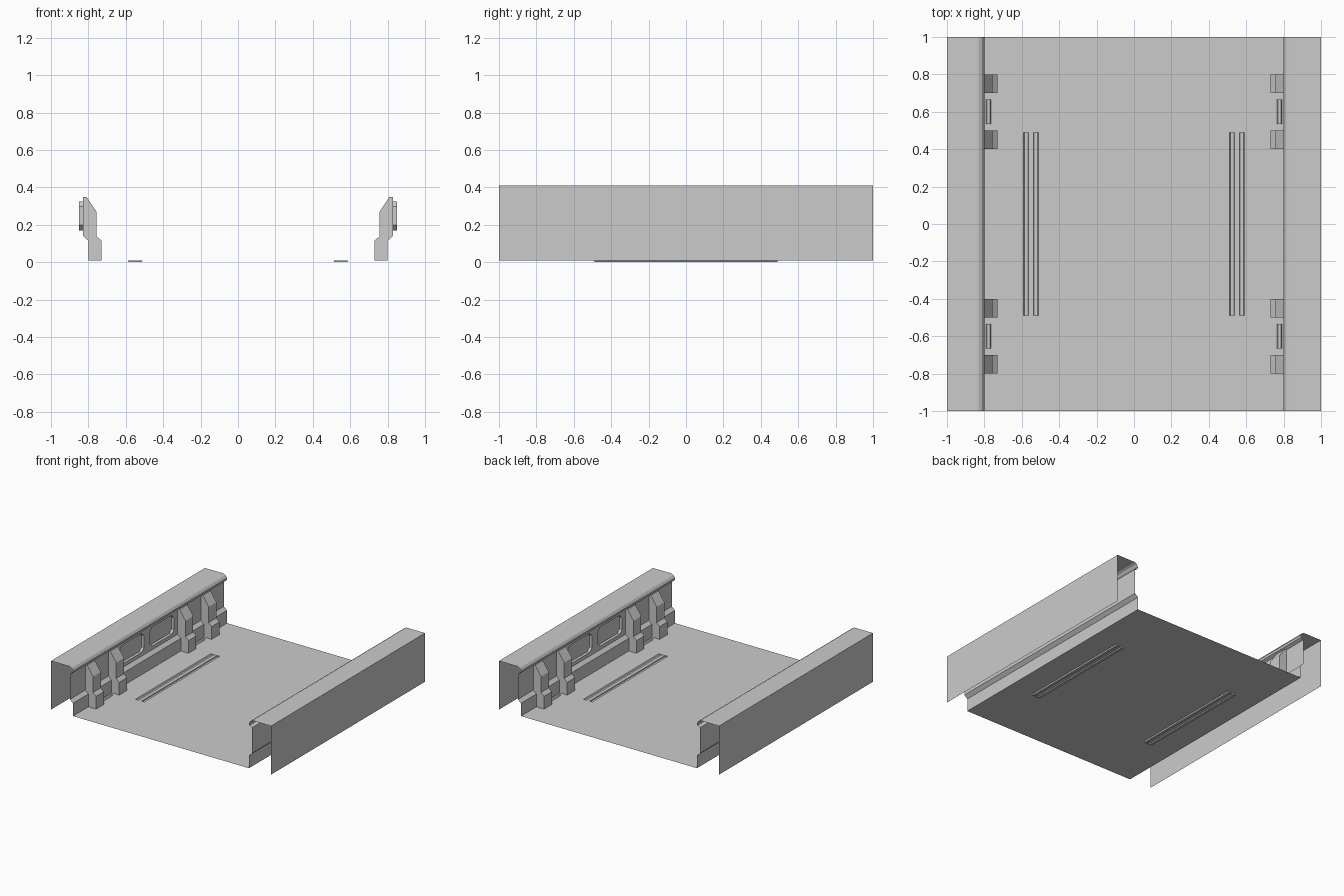
import bpy, bmesh
from mathutils import Vector

if "Cube" in bpy.data.objects:
    bpy.data.objects.remove(bpy.data.objects["Cube"])

FLOOR, TOP = 0.01, 0.41


def make(name, bm, mirror=True):
    """Turn a bmesh into an object, mirrored over x when asked."""
    bmesh.ops.remove_doubles(bm, verts=bm.verts, dist=1e-5)
    me = bpy.data.meshes.new(name)
    bm.to_mesh(me)
    bm.free()
    ob = bpy.data.objects.new(name, me)
    bpy.context.collection.objects.link(ob)
    if mirror:
        m = ob.modifiers.new("mirror", 'MIRROR')
        m.use_axis[0] = True
        m.use_mirror_merge = False
    return ob


def sheet(bm, profile, y0, y1):
    """Open strip of faces along y from an (x, z) profile."""
    rows = [[bm.verts.new((x, y, z)) for x, z in profile] for y in (y0, y1)]
    for i in range(len(profile) - 1):
        bm.faces.new((rows[0][i], rows[0][i + 1], rows[1][i + 1], rows[1][i]))


def prism(bm, profile, y0, y1):
    """Closed solid along y from an (x, z) profile."""
    f = bm.faces.new([bm.verts.new((x, y0, z)) for x, z in profile])
    ext = bmesh.ops.extrude_face_region(bm, geom=[f], use_keep_orig=True)
    for v in ext["geom"]:
        if isinstance(v, bmesh.types.BMVert):
            v.co.y = y1
    bmesh.ops.recalc_face_normals(bm, faces=bm.faces)


def loop(bm, pts):
    vs = [bm.verts.new(p) for p in pts]
    return vs, [bm.edges.new((vs[i], vs[(i + 1) % len(vs)])) for i in range(len(vs))]


def quad(bm, x0, x1, y0, y1, z):
    bm.faces.new([bm.verts.new(p) for p in
                  ((x0, y0, z), (x1, y0, z), (x1, y1, z), (x0, y1, z))])


# Floor with two long openings for the grooves
bm = bmesh.new()
xs, ys = [-0.8, -0.59, -0.51, 0.51, 0.59, 0.8], [-1, -0.49, 0.49, 1]
for i in range(5):
    for j in range(3):
        if not (i in (1, 3) and j == 1):
            quad(bm, xs[i], xs[i + 1], ys[j], ys[j + 1], FLOOR)
make("floor", bm, False)

# Sunken floor grooves with a centre rib
bm = bmesh.new()
sheet(bm, [(0.51, FLOOR), (0.515, 0), (0.534, 0), (0.536, 0.008), (0.564, 0.008),
           (0.566, 0), (0.585, 0), (0.59, FLOOR)], -0.49, 0.49)
for y in (-0.49, 0.49):
    bm.faces.new([bm.verts.new(p) for p in
                  ((0.51, y, FLOOR), (0.515, y, 0), (0.585, y, 0), (0.59, y, FLOOR))])
make("floor_groove", bm)

# Stepped lower wall
bm = bmesh.new()
sheet(bm, [(0.80, FLOOR), (0.80, 0.115), (0.828, 0.14)], -1, 1)
make("lower_wall", bm)

# Upper wall with two chamfered recessed panels
bm = bmesh.new()
WX, BX, C = 0.828, 0.85, 0.028
_, edges = loop(bm, [(WX, -1, 0.14), (WX, 1, 0.14), (WX, 1, 0.35), (WX, -1, 0.35)])
z0, z1 = 0.17, 0.325
rings = []
for y0, y1 in ((-0.35, -0.04), (0.04, 0.35)):
    octagon = [(y0 + C, z0), (y1 - C, z0), (y1, z0 + C), (y1, z1 - C),
               (y1 - C, z1), (y0 + C, z1), (y0, z1 - C), (y0, z0 + C)]
    vs, es = loop(bm, [(WX, y, z) for y, z in octagon])
    edges += es
    rings.append(vs)
bmesh.ops.triangle_fill(bm, edges=edges, use_dissolve=False,
                        use_beauty=True, normal=Vector((-1, 0, 0)))
for vs in rings:
    back = [bm.verts.new((BX, v.co.y, v.co.z)) for v in vs]
    for i in range(8):
        k = (i + 1) % 8
        bm.faces.new((vs[i], vs[k], back[k], back[i]))
    bm.faces.new(back)
make("upper_wall", bm)

# Rounded lip, flat top and outer side
bm = bmesh.new()
sheet(bm, [(0.828, 0.35), (0.803, 0.362), (0.80, 0.38), (0.813, 0.40),
           (0.832, TOP), (1.0, TOP), (1.0, FLOOR)], -1, 1)
make("wall_cap", bm)

# Buttress pillars in pairs
bm = bmesh.new()
for y in (-0.8, -0.5, 0.4, 0.7):
    prism(bm, [(0.80, FLOOR), (0.73, FLOOR), (0.73, 0.115), (0.757, 0.14), (0.757, 0.27),
               (0.81, 0.35), (0.828, 0.35), (0.828, 0.14), (0.80, 0.115)], y, y + 0.1)
make("pillar", bm)

# Thin floor strips between the pillars of each pair
bm = bmesh.new()
for y in (-0.665, 0.535):
    prism(bm, [(0.79, FLOOR), (0.765, FLOOR), (0.77, 0.02), (0.785, 0.02)], y, y + 0.13)
make("floor_strip", bm)
